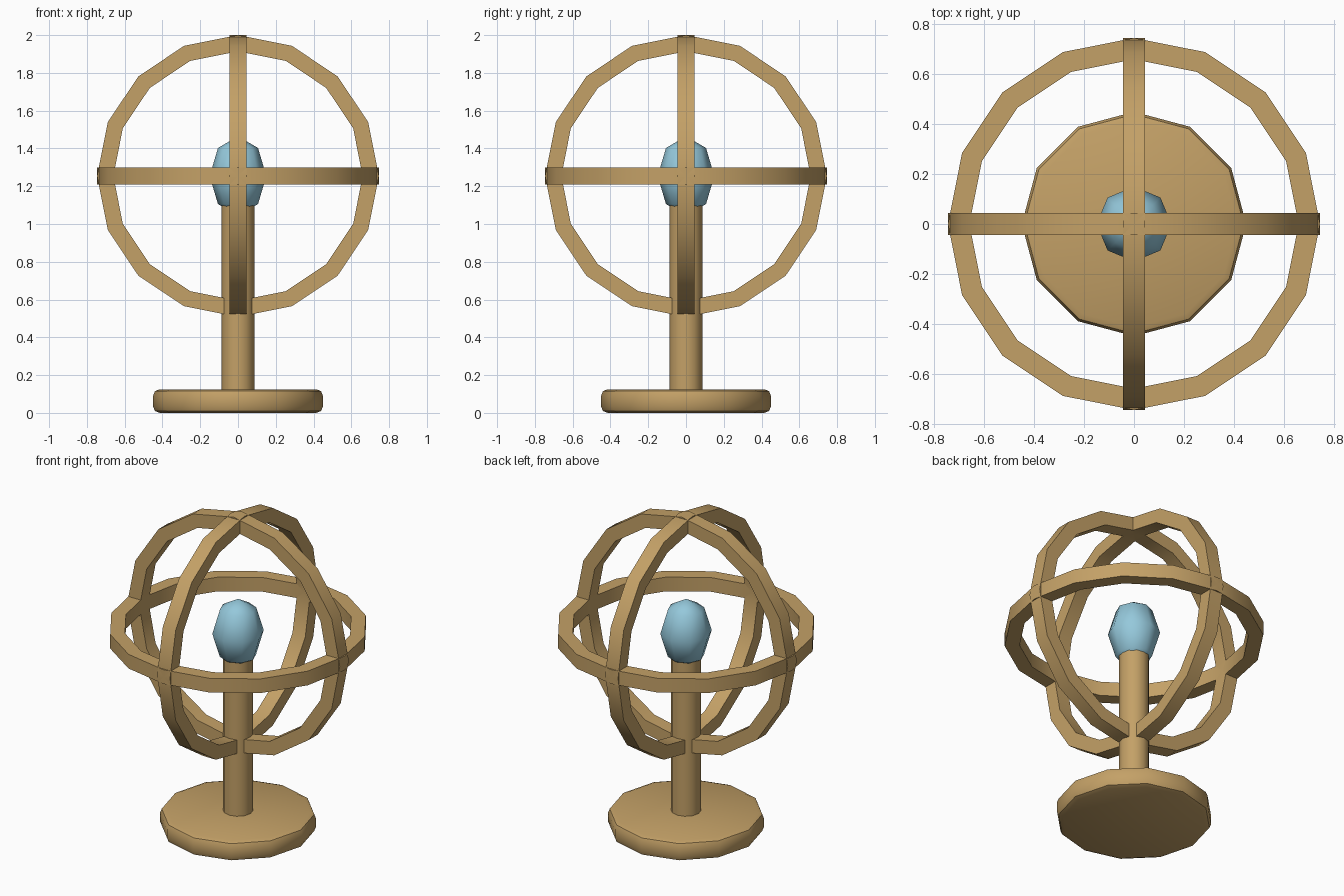
import bpy, bmesh, math
from mathutils import Matrix

cube = bpy.data.objects.get("Cube")
if cube:
    bpy.data.objects.remove(cube, do_unlink=True)


def material(name, rgb):
    mat = bpy.data.materials.new(name)
    mat.use_nodes = True
    color = (*rgb, 1.0)
    mat.diffuse_color = color
    mat.node_tree.nodes["Principled BSDF"].inputs["Base Color"].default_value = color
    return mat


def lathe(name, profile, sides, mat, closed=False, smooth_angle=30):
    """Revolve (radius, height) points around z, on-axis points become poles."""
    bm = bmesh.new()
    rows = []
    for r, z in profile:
        if r == 0:
            rows.append([bm.verts.new((0, 0, z))] * sides)
        else:
            rows.append([bm.verts.new((r * math.cos(math.tau * i / sides),
                                       r * math.sin(math.tau * i / sides), z))
                         for i in range(sides)])
    pairs = list(zip(rows, rows[1:]))
    if closed:
        pairs.append((rows[-1], rows[0]))
    for low, high in pairs:
        for i in range(sides):
            j = (i + 1) % sides
            corners = dict.fromkeys((low[i], low[j], high[j], high[i]))
            bm.faces.new(list(corners))
    if not closed:
        for row in (rows[0], rows[-1]):
            if row[0] is not row[1]:
                bm.faces.new(row)
    bmesh.ops.recalc_face_normals(bm, faces=bm.faces)
    mesh = bpy.data.meshes.new(name)
    bm.to_mesh(mesh)
    bm.free()
    mesh.materials.append(mat)
    obj = bpy.data.objects.new(name, mesh)
    bpy.context.collection.objects.link(obj)
    bpy.ops.object.select_all(action='DESELECT')
    obj.select_set(True)
    bpy.context.view_layer.objects.active = obj
    bpy.ops.object.shade_smooth_by_angle(angle=math.radians(smooth_angle))
    return obj


wood = material("warm wood", (0.55, 0.355, 0.135))
blue = material("pale blue", (0.30, 0.58, 0.71))

CENTER = 1.254

# Rounded foot and column
lathe("base", [(0.415, 0), (0.44, 0.01), (0.45, 0.035),
               (0.45, 0.09), (0.44, 0.115), (0.415, 0.125)], 12, wood, smooth_angle=35)
lathe("post", [(0.0875, 0.1), (0.0875, 1.1)], 12, wood, smooth_angle=35)

# Stretched globe on top of the column
globe = []
for k in range(5):
    a = math.pi * (k / 4 - 0.5)
    radius = 0.15 * math.cos(a) if 0 < k < 4 else 0
    globe.append((radius, CENTER + 0.21 * math.sin(a)))
lathe("globe", globe, 8, blue, smooth_angle=80)

# Three crossing rings, one around each axis
section = [(0.66, -0.045), (0.746, -0.045), (0.746, 0.045), (0.66, 0.045)]
for name, axis in (("horizon_ring", None), ("front_ring", 'X'), ("side_ring", 'Y')):
    ring = lathe(name, section, 16, wood, closed=True)
    if axis:
        ring.data.transform(Matrix.Rotation(math.pi / 2, 4, axis))
    ring.location.z = CENTER
